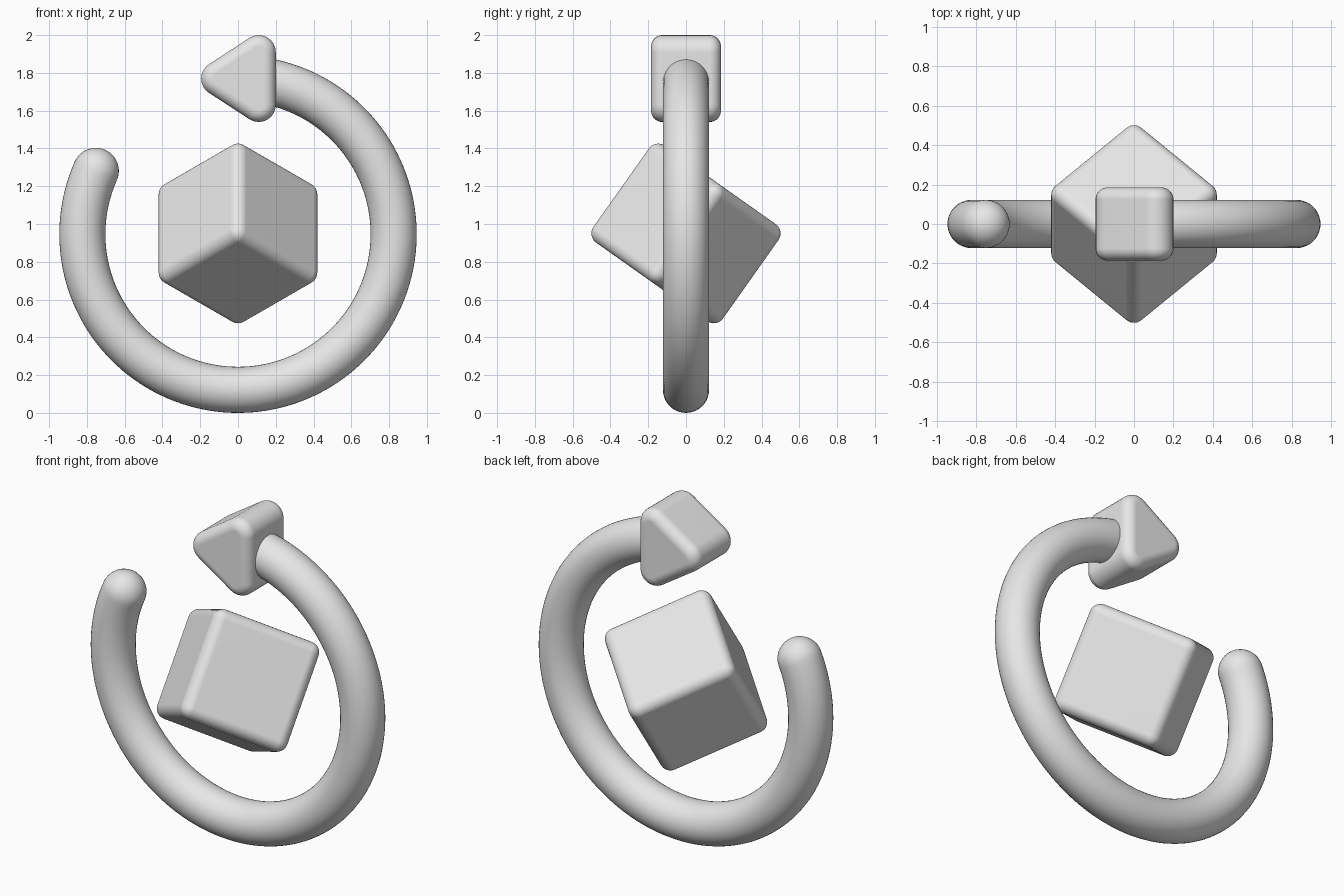
import bpy
import bmesh
from math import sin, cos, pi, radians, sqrt
from mathutils import Matrix, Vector

cube = bpy.data.objects.get("Cube")
if cube:
    bpy.data.objects.remove(cube, do_unlink=True)

grey = bpy.data.materials.new("light grey")
grey.use_nodes = True
grey.diffuse_color = (0.8, 0.8, 0.8, 1)
grey.node_tree.nodes["Principled BSDF"].inputs["Base Color"].default_value = (0.8, 0.8, 0.8, 1)

RING_Z, RING_RADIUS, TUBE = 0.946, 0.824, 0.122


def finish(name, bm, bevel=0):
    """Turn a bmesh into a smooth object, with rounded edges if asked."""
    bmesh.ops.recalc_face_normals(bm, faces=bm.faces)
    for face in bm.faces:
        face.smooth = True
    mesh = bpy.data.meshes.new(name)
    bm.to_mesh(mesh)
    bm.free()
    mesh.materials.append(grey)
    obj = bpy.data.objects.new(name, mesh)
    bpy.context.collection.objects.link(obj)
    if bevel:
        mod = obj.modifiers.new("rounded edges", 'BEVEL')
        mod.width = bevel
        mod.segments = 8
        mod.limit_method = 'ANGLE'
        mod.angle_limit = radians(50)
        mod.use_clamp_overlap = False
        obj.modifiers.new("flat faces", 'WEIGHTED_NORMAL').keep_sharp = True
    return obj


# Rounded cube standing on one corner's diagonal, that corner facing the front
bm = bmesh.new()
bmesh.ops.create_cube(bm, size=0.629)
axes = [Vector((sqrt(2 / 3) * sin(a), 1 / sqrt(3), sqrt(2 / 3) * cos(a)))
        for a in (2 * pi / 3, -2 * pi / 3, 0)]
turn = Matrix(axes).transposed().to_4x4()
bmesh.ops.transform(bm, matrix=Matrix.Translation((0, 0, 0.95)) @ turn, verts=bm.verts)
finish("rounded_cube", bm, 0.06)

# Open ring: circular sections swept along an arc, closed by a round cap
START, END, STEPS, SIDES, CAP = radians(82), radians(-204), 120, 40, 10
stations = [(START + (END - START) * i / STEPS, 0, TUBE) for i in range(STEPS + 1)]
stations += [(END, TUBE * sin(t), TUBE * cos(t))
             for t in (pi / 2 * k / CAP for k in range(1, CAP))]


def on_ring(angle, ahead, out=0, side=0):
    radial = Vector((cos(angle), 0, sin(angle)))
    tangent = Vector((sin(angle), 0, -cos(angle)))
    return Vector((0, side, RING_Z)) + radial * (RING_RADIUS + out) + tangent * ahead


bm = bmesh.new()
loops = []
for angle, ahead, r in stations:
    loops.append([bm.verts.new(on_ring(angle, ahead, r * cos(t), r * sin(t)))
                  for t in (2 * pi * k / SIDES for k in range(SIDES))])
for a, b in zip(loops, loops[1:]):
    for k in range(SIDES):
        n = (k + 1) % SIDES
        bm.faces.new((a[k], a[n], b[n], b[k]))
tip = bm.verts.new(on_ring(END, TUBE))
for k in range(SIDES):
    bm.faces.new((loops[-1][k], loops[-1][(k + 1) % SIDES], tip))
bm.faces.new(loops[0])
finish("open_ring", bm)

# Arrowhead: triangle with rounded corners, extruded in depth, rim rounded
CORNER, HALF_DEPTH, ARC = 0.09, 0.185, 8
centres = [Vector((0.11, 1.63)), Vector((0.11, 1.91)), Vector((-0.105, 1.77))]
outline = []
for i, c in enumerate(centres):
    before, after = c - centres[i - 1], centres[(i + 1) % 3] - c
    first = Vector((before.y, -before.x)).normalized()
    last = Vector((after.y, -after.x)).normalized()
    sweep = first.angle(last)
    for k in range(ARC + 1):
        t = sweep * k / ARC
        d = first * cos(t) + Vector((-first.y, first.x)) * sin(t)
        outline.append(c + d * CORNER)
bm = bmesh.new()
face = bm.faces.new([bm.verts.new((p.x, -HALF_DEPTH, p.y)) for p in outline])
pushed = bmesh.ops.extrude_face_region(bm, geom=[face])["geom"]
bmesh.ops.translate(bm, vec=(0, 2 * HALF_DEPTH, 0),
                    verts=[v for v in pushed if isinstance(v, bmesh.types.BMVert)])
# the extrusion keeps its starting face only when it is still needed as a cap
if not any(all(v.co.y < 0 for v in f.verts) for f in bm.faces):
    bmesh.ops.holes_fill(bm, edges=[e for e in bm.edges if e.is_boundary])
finish("arrowhead", bm, 0.06)
